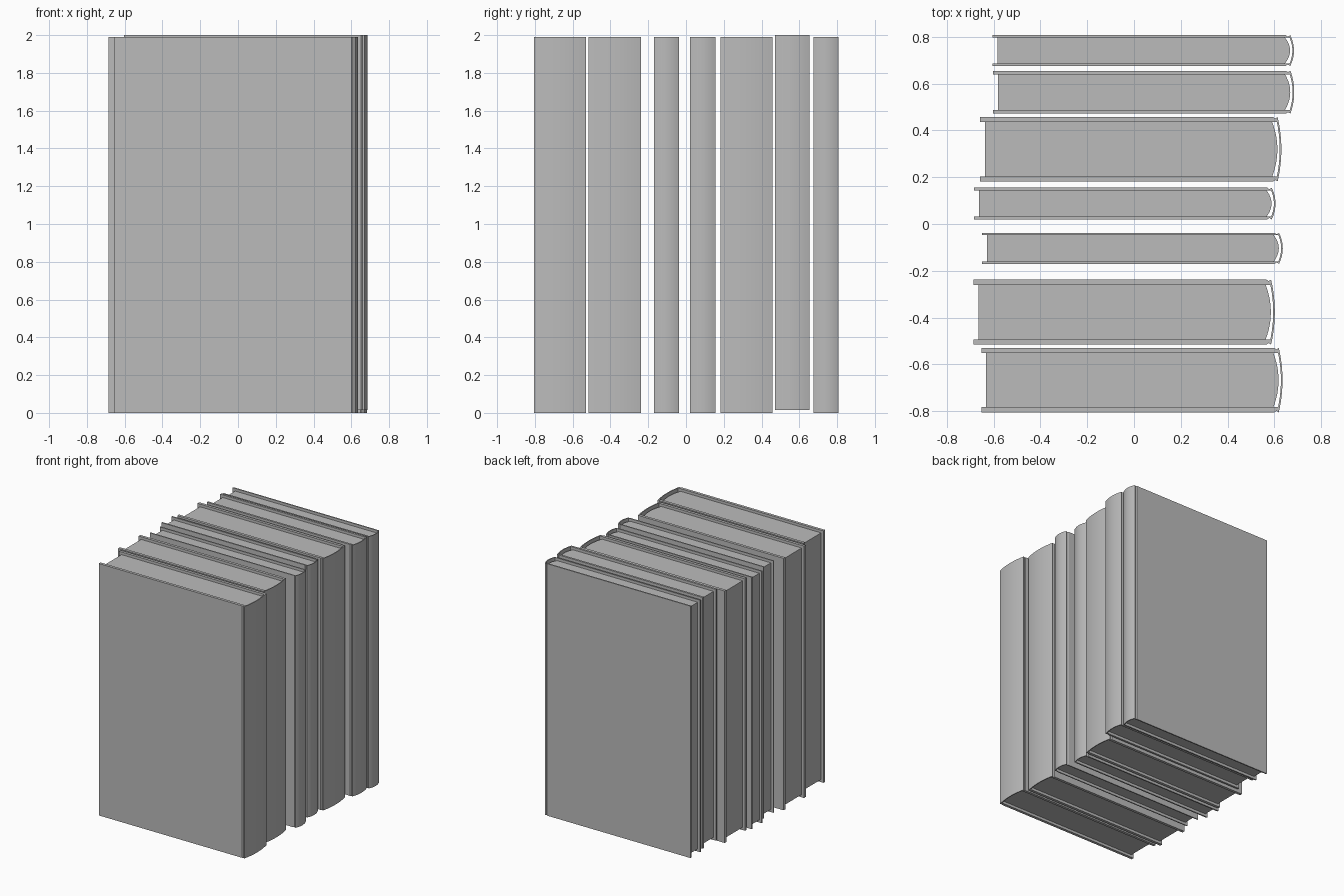
import bpy
import bmesh
import math

if "Cube" in bpy.data.objects:
    bpy.data.objects.remove(bpy.data.objects["Cube"], do_unlink=True)

grey = bpy.data.materials.new("plain grey")
grey.use_nodes = True
GREY = (0.5, 0.5, 0.5, 1)
grey.diffuse_color = GREY
grey.node_tree.nodes["Principled BSDF"].inputs["Base Color"].default_value = GREY

OVERHANG = 0.021   # how far the boards stand proud of the pages
ARC_STEPS = 12


def arc(x, bulge, y0, y1):
    """Shallow curve from y0 to y1, bulging towards +x."""
    mid, half = (y0 + y1) / 2, (y1 - y0) / 2
    points = []
    for i in range(ARC_STEPS + 1):
        t = 2 * i / ARC_STEPS - 1
        points.append((x + bulge * (1 - t * t), mid + half * t))
    return points


def extrude(name, profile, z0, z1):
    """Turn a closed plan outline into an upright solid."""
    bm = bmesh.new()
    face = bm.faces.new([bm.verts.new((x, y, z0)) for x, y in profile])
    top = bmesh.ops.extrude_face_region(bm, geom=[face])["geom"]
    for v in top:
        if isinstance(v, bmesh.types.BMVert):
            v.co.z = z1
    bmesh.ops.recalc_face_normals(bm, faces=bm.faces)
    mesh = bpy.data.meshes.new(name)
    bm.to_mesh(mesh)
    bm.free()
    mesh.materials.append(grey)
    ob = bpy.data.objects.new(name, mesh)
    bpy.context.collection.objects.link(ob)
    bpy.ops.object.select_all(action="DESELECT")
    ob.select_set(True)
    bpy.context.view_layer.objects.active = ob
    bpy.ops.object.shade_smooth_by_angle(angle=math.radians(25))


def book(number, y0, y1, left, right, board, z0, z1):
    mid = (y0 + y1) / 2
    hinge, shoulder = right - 0.035, right - 0.016
    dip = min(0.006, board * 0.6)

    # Cover: front board, hinge groove, curved spine, then back again inside
    outer = [(left, y0), (hinge, y0), (hinge + 0.008, y0 + dip), (shoulder, y0)]
    spine = arc(shoulder, right - shoulder, y0, y1)[1:-1]
    outer_back = [(x, 2 * mid - y) for x, y in reversed(outer)]
    lining = arc(hinge + 0.016, 0.012, y0 + board, y1 - board)
    inner = [(left, y1 - board)] + lining[::-1] + [(left, y0 + board)]
    extrude(f"cover_{number}", outer + spine + outer_back + inner, z0, z1)

    # Pages: flat fore edge, rounded back standing clear of the spine
    back = arc(hinge - 0.004, 0.022, y0 + board, y1 - board)
    fore = left + OVERHANG
    extrude(f"pages_{number}",
            [(fore, y0 + board)] + back + [(fore, y1 - board)],
            z0 + OVERHANG, z1 - OVERHANG)


# front y, back y, fore edge x, spine x, board thickness, bottom, top
BOOKS = [
    (-0.805, -0.53, -0.653, 0.635, 0.022, 0, 1.99),
    (-0.515, -0.238, -0.686, 0.602, 0.022, 0, 1.99),
    (-0.17, -0.038, -0.65, 0.636, 0.009, 0, 1.99),
    (0.02, 0.155, -0.683, 0.605, 0.011, 0, 1.99),
    (0.182, 0.457, -0.658, 0.63, 0.022, 0, 1.99),
    (0.472, 0.655, -0.603, 0.685, 0.016, 0.015, 2),
    (0.676, 0.807, -0.604, 0.684, 0.01, 0, 1.99),
]
for number, spec in enumerate(BOOKS, 1):
    book(number, *spec)
